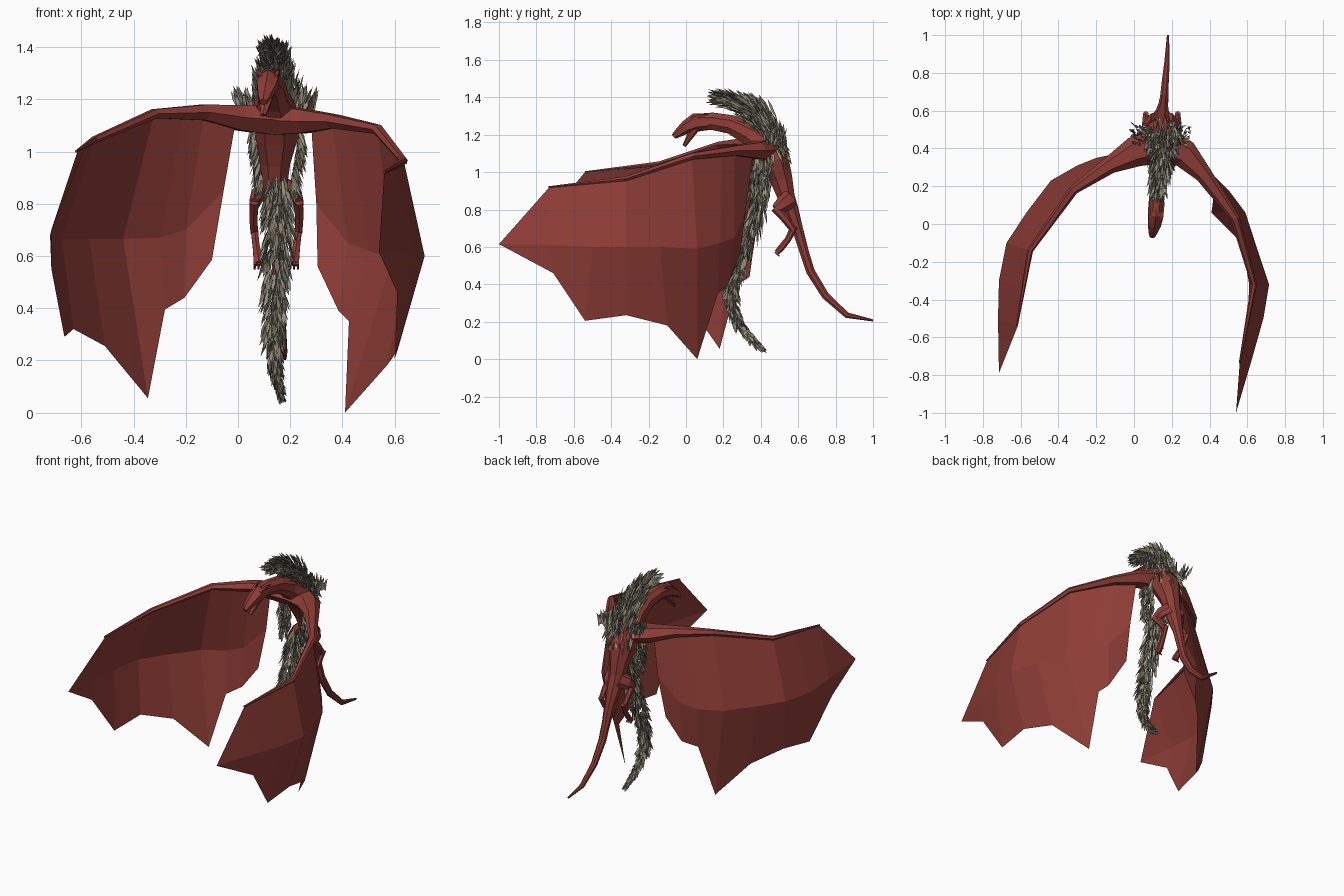
import bpy, math, random
from mathutils import Vector as V

random.seed(4)


def material(name, rgb):
    m = bpy.data.materials.new(name)
    m.diffuse_color = (*rgb, 1)
    return m


RED = material("red_hide", (0.27, 0.046, 0.037))
FUR = material("grey_fur", (0.30, 0.27, 0.20))
DARK_FUR = material("dark_fur", (0.17, 0.153, 0.112))


def make(name, verts, faces, mats, index=None):
    me = bpy.data.meshes.new(name)
    me.from_pydata([tuple(v) for v in verts], [], faces)
    for m in mats:
        me.materials.append(m)
    if index:
        me.polygons.foreach_set("material_index", index)
    ob = bpy.data.objects.new(name, me)
    bpy.context.collection.objects.link(ob)
    return ob


def loft(name, sections, ref=(1, 0, 0), sides=6):
    """Tapered limb: each section is x, y, z, half width along ref, half depth."""
    pts = [V(s[:3]) for s in sections]
    verts, faces, n = [], [], len(sections)
    for i, s in enumerate(sections):
        t = (pts[min(i + 1, n - 1)] - pts[max(i - 1, 0)]).normalized()
        u = V(ref)
        u = (u - t * u.dot(t)).normalized()
        w = t.cross(u)
        for k in range(sides):
            a = math.tau * (k + 0.5) / sides
            verts.append(pts[i] + u * math.cos(a) * s[3] + w * math.sin(a) * s[4])
    for i in range(n - 1):
        for k in range(sides):
            a, b = i * sides + k, i * sides + (k + 1) % sides
            faces.append((a, b, b + sides, a + sides))
    faces.append(tuple(reversed(range(sides))))
    faces.append(tuple(range((n - 1) * sides, n * sides)))
    return make(name, verts, faces, [RED])


# Neck, torso and tail in one sweep
loft("body", [
    (.115, .06, 1.27, .042, .045), (.12, .14, 1.272, .043, .05),
    (.13, .24, 1.255, .048, .055), (.135, .34, 1.205, .062, .065),
    (.14, .42, 1.145, .095, .085), (.14, .475, 1.06, .095, .085),
    (.14, .51, .96, .065, .065), (.14, .535, .87, .052, .05),
    (.145, .56, .80, .052, .045), (.15, .595, .70, .035, .032),
    (.155, .63, .58, .027, .027), (.16, .665, .47, .024, .025),
    (.165, .745, .34, .02, .022), (.175, .86, .235, .015, .017),
    (.18, 1.0, .207, .006, .006)], sides=8)

# Head with open jaw and small horns
loft("head", [(.12, .12, 1.27, .042, .045), (.115, .05, 1.265, .048, .05),
              (.108, .0, 1.24, .04, .036), (.10, -.04, 1.21, .027, .024),
              (.097, -.066, 1.19, .016, .015)])
loft("jaw", [(.115, .06, 1.245, .035, .022), (.105, .02, 1.19, .025, .018),
             (.097, -.01, 1.14, .012, .01)])
for side, label in ((-1, "left"), (1, "right")):
    loft(label + "_horn", [(.115 + side * .03, .03, 1.285, .012, .012),
                           (.117 + side * .037, .08, 1.305, .008, .008),
                           (.12 + side * .04, .12, 1.31, .002, .002)], sides=4)

    # Folded hind leg, foot and toes
    c = .147
    loft(label + "_thigh", [(c + side * .04, .56, .86, .025, .05),
                            (c + side * .075, .52, .83, .025, .045),
                            (c + side * .085, .48, .80, .022, .028)])
    loft(label + "_shin", [(c + side * .085, .475, .81, .02, .024),
                           (c + side * .088, .53, .75, .018, .022),
                           (c + side * .085, .575, .69, .016, .018)])
    loft(label + "_foot", [(c + side * .085, .58, .71, .016, .02),
                           (c + side * .078, .545, .64, .015, .017),
                           (c + side * .07, .505, .59, .02, .018),
                           (c + side * .068, .485, .57, .022, .014)])
    for k in (-1, 0, 1):
        x = c + side * .068 + k * .013
        loft(label + "_toe", [(x, .50, .585, .007, .012), (x, .48, .568, .007, .01),
                              (x + k * .003, .50, .55, .005, .005)], sides=4)


# Wing membranes: columns of top, middle and bottom points ending in a tip
def wing(name, cols, tip):
    verts = [V(c[i:i + 3]) for c in cols for i in (0, 3, 6)] + [V(tip)]
    faces = []
    n = len(cols)
    for c in range(n - 1):
        for r in (0, 1):
            a = c * 3 + r
            faces.append((a, a + 1, a + 4, a + 3))
    e = (n - 1) * 3
    faces += [(e, e + 1, n * 3), (e + 1, e + 2, n * 3)]
    make(name, verts, faces, [RED])


wing("right_wing_membrane", [
    (.28, .36, 1.11, .30, .32, .80, .305, .29, .56),
    (.36, .26, 1.11, .42, .26, .65, .385, .22, .39),
    (.42, .19, 1.10, .50, .18, .62, .425, .17, .35),
    (.535, .03, 1.09, .59, .06, .59, .41, .06, .0),
    (.585, -.14, 1.02, .655, -.14, .60, .57, -.10, .18),
    (.635, -.32, .965, .715, -.32, .60, .61, -.32, .235),
    (.60, -.52, .94, .685, -.50, .60, .60, -.54, .205),
    (.56, -.73, .92, .62, -.73, .61, .61, -.71, .46)], (.54, -1.0, .615))
wing("left_wing_membrane", [
    (-.01, .36, 1.11, -.055, .38, .85, -.10, .36, .585),
    (-.13, .31, 1.14, -.20, .35, .70, -.205, .34, .44),
    (-.21, .25, 1.15, -.30, .31, .67, -.28, .27, .395),
    (-.32, .17, 1.15, -.44, .23, .665, -.345, .18, .055),
    (-.43, .02, 1.11, -.57, .06, .665, -.51, .04, .255),
    (-.55, -.14, 1.05, -.675, -.10, .665, -.63, -.14, .32),
    (-.585, -.34, 1.02, -.715, -.30, .66, -.665, -.37, .29),
    (-.615, -.54, 1.0, -.72, -.50, .68, -.715, -.54, .55)], (-.715, -.79, .70))

# Wing arms along the leading edges
loft("right_wing_arm", [
    (.15, .42, 1.12, .065, .10), (.27, .37, 1.115, .05, .075), (.37, .26, 1.115, .03, .045),
    (.535, .03, 1.085, .02, .025), (.635, -.32, .965, .014, .016),
    (.56, -.735, .92, .005, .005)], ref=(0, 0, 1))
loft("left_wing_arm", [
    (.13, .42, 1.12, .065, .10), (.0, .38, 1.13, .055, .08), (-.13, .31, 1.15, .035, .045),
    (-.32, .18, 1.145, .02, .025), (-.55, -.14, 1.045, .014, .016),
    (-.62, -.54, 1.0, .005, .005)], ref=(0, 0, 1))
loft("right_wing_claw", [(.62, -.29, .975, .012, .012), (.645, -.33, .955, .003, .003)], sides=4)


# Fur: thin pointed blades scattered along a path
def sample(path, t):
    f = t * (len(path) - 1)
    i = min(int(f), len(path) - 2)
    a, b = path[i], path[i + 1]
    p = [a[k] + (b[k] - a[k]) * (f - i) for k in range(len(a))]
    return p, (V(b[:3]) - V(a[:3])).normalized()


def fur(name, roots, width=.008):
    verts, faces, idx = [], [], []
    for p, d in roots:
        rnd = V([random.uniform(-1, 1) for _ in range(3)])
        s = d.cross(rnd).normalized() * width
        k = len(verts)
        verts += [p - s * .6, p + s * .6, p + d * .5 + s, p + d, p + d * .5 - s]
        faces.append((k, k + 1, k + 2, k + 3, k + 4))
        idx.append(0 if random.random() < .7 else 1)
    make(name, verts, faces, [FUR, DARK_FUR], idx)


def scatter(path, count, flare):
    """Path points are x, y, z, half width, half depth, blade length."""
    roots = []
    for i in range(count):
        p, tan = sample(path, (i + random.random()) / count)
        a = random.uniform(0, math.tau)
        r = math.sqrt(random.random())
        n = tan.cross(V((1, 0, 0))).normalized()
        off = V((1, 0, 0)) * math.cos(a) * r * p[3] + n * math.sin(a) * r * p[4]
        d = (tan + off.normalized() * flare * random.uniform(.3, 1)).normalized()
        roots.append((V(p[:3]) + off, d * p[5] * random.uniform(.7, 1.2)))
    return roots


# Crest over the neck, swept forward over the head
fur("mane", scatter([
    (.15, .50, 1.11, .085, .045, .09), (.15, .46, 1.20, .085, .065, .09),
    (.15, .41, 1.27, .07, .075, .09), (.145, .34, 1.335, .055, .055, .09),
    (.135, .26, 1.38, .04, .032, .085), (.125, .175, 1.395, .028, .018, .07)], 600, .35)
    )

# Fur over the shoulders and back
fur("back_fur", scatter([
    (.15, .37, 1.25, .055, .03, .08), (.15, .45, 1.21, .10, .04, .08),
    (.15, .50, 1.12, .10, .035, .07), (.145, .51, 1.07, .07, .03, .07)], 220, .4))

# Hanging strip below the chest, curling back at its end
fur("hanging_fur", scatter([
    (.155, .40, .90, .045, .04, .085), (.155, .37, .78, .05, .04, .085),
    (.15, .33, .65, .048, .035, .085), (.145, .285, .52, .042, .03, .08),
    (.138, .25, .40, .034, .028, .075), (.135, .245, .29, .026, .024, .06),
    (.143, .28, .19, .018, .018, .05), (.155, .345, .11, .011, .011, .04),
    (.168, .405, .055, .005, .005, .03)], 750, .5))

# Fur on the flanks and upright shoulder tufts
flanks, tufts = [], []
for side in (-1, 1):
    for i in range(130):
        t = random.random()
        p = V((.15 + side * (.09 - .035 * t), random.uniform(.36, .47) - .03 * t, 1.10 - .22 * t))
        d = V((side * random.uniform(.05, .5), random.uniform(-.3, .2), -1)).normalized()
        flanks.append((p, d * random.uniform(.06, .09)))
    for i in range(40):
        p = V((.145 + side * random.uniform(.07, .15), random.uniform(.42, .52), random.uniform(1.14, 1.19)))
        d = V((side * random.uniform(0, .5), random.uniform(-.2, .4), 1)).normalized()
        tufts.append((p, d * random.uniform(.05, .08)))
fur("flank_fur", flanks)
fur("shoulder_tufts", tufts)
